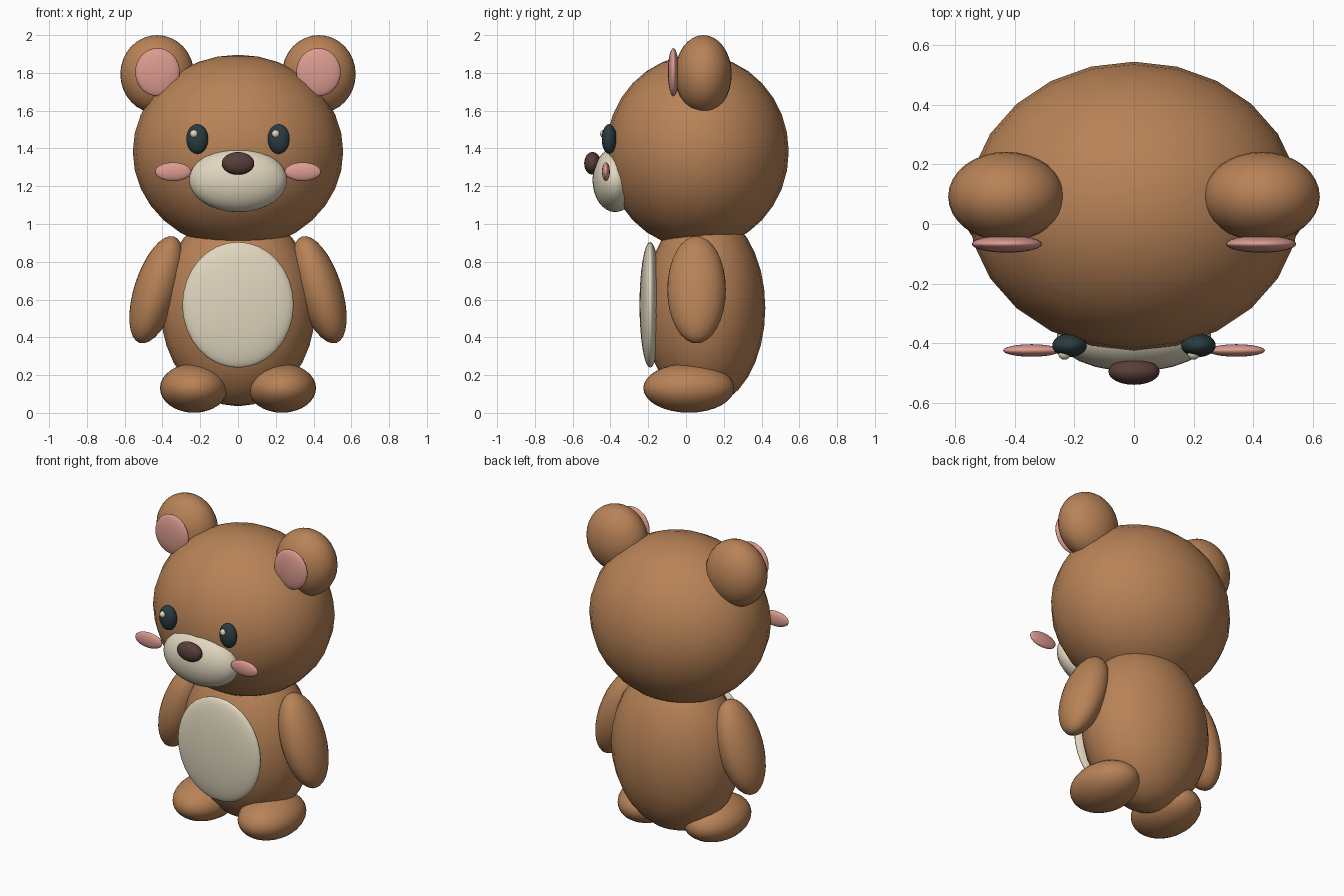
import bpy
import math

if "Cube" in bpy.data.objects:
    bpy.data.objects.remove(bpy.data.objects["Cube"])


def material(name, rgb):
    m = bpy.data.materials.new(name)
    m.diffuse_color = (*rgb, 1.0)
    m.use_nodes = True
    m.node_tree.nodes["Principled BSDF"].inputs["Base Color"].default_value = m.diffuse_color
    return m


BROWN = material("brown fur", (0.479, 0.225, 0.095))
CREAM = material("cream", (0.75, 0.68, 0.52))
PINK = material("pink", (0.72, 0.33, 0.28))
DARK = material("dark eye", (0.023, 0.045, 0.05))
NOSE = material("dark brown", (0.098, 0.048, 0.042))


def ellipsoid(name, center, radii, mat, tilt=0.0, segments=24, rings=16):
    """Smooth ellipsoid, optionally tilted about the y axis (degrees)."""
    bpy.ops.mesh.primitive_uv_sphere_add(segments=segments, ring_count=rings, radius=1.0)
    ob = bpy.context.object
    ob.name = name
    ob.scale = radii
    ob.rotation_euler = (0.0, math.radians(tilt), 0.0)
    ob.location = center
    bpy.ops.object.shade_smooth()
    ob.data.materials.append(mat)
    return ob


def pair(name, center, radii, mat, tilt=0.0, **kw):
    """The same part on both sides of the body."""
    x, y, z = center
    for side, s in (("left", -1), ("right", 1)):
        ellipsoid(f"{side}_{name}", (s * x, y, z), radii, mat, s * tilt, **kw)


# Torso and head
ellipsoid("body", (0, 0.10, 0.555), (0.41, 0.32, 0.52), BROWN)
ellipsoid("belly_patch", (0, -0.19, 0.572), (0.295, 0.056, 0.333), CREAM, segments=32)
ellipsoid("head", (0, 0.06, 1.383), (0.557, 0.484, 0.513), BROWN)

# Ears
pair("ear", (0.428, 0.092, 1.793), (0.195, 0.15, 0.207), BROWN, segments=32)
pair("inner_ear", (0.426, -0.067, 1.804), (0.118, 0.029, 0.127), PINK)

# Limbs
pair("arm", (0.43, 0.056, 0.652), (0.119, 0.155, 0.296), BROWN, tilt=-18, segments=32)
pair("foot", (0.233, 0.015, 0.131), (0.18, 0.241, 0.13), BROWN, segments=32)

# Face
ellipsoid("muzzle", (0, -0.375, 1.233), (0.259, 0.12, 0.17), CREAM)
ellipsoid("nose", (0, -0.495, 1.321), (0.086, 0.044, 0.06), NOSE)
pair("eye", (0.216, -0.407, 1.45), (0.058, 0.039, 0.079), DARK)
pair("cheek", (0.343, -0.424, 1.277), (0.096, 0.021, 0.049), PINK)

# Eye glints sit toward the same side on both eyes
for side, x in (("left", -0.233), ("right", 0.2)):
    ellipsoid(f"{side}_eye_glint", (x, -0.435, 1.477), (0.021, 0.02, 0.021), CREAM,
              segments=16, rings=8)
